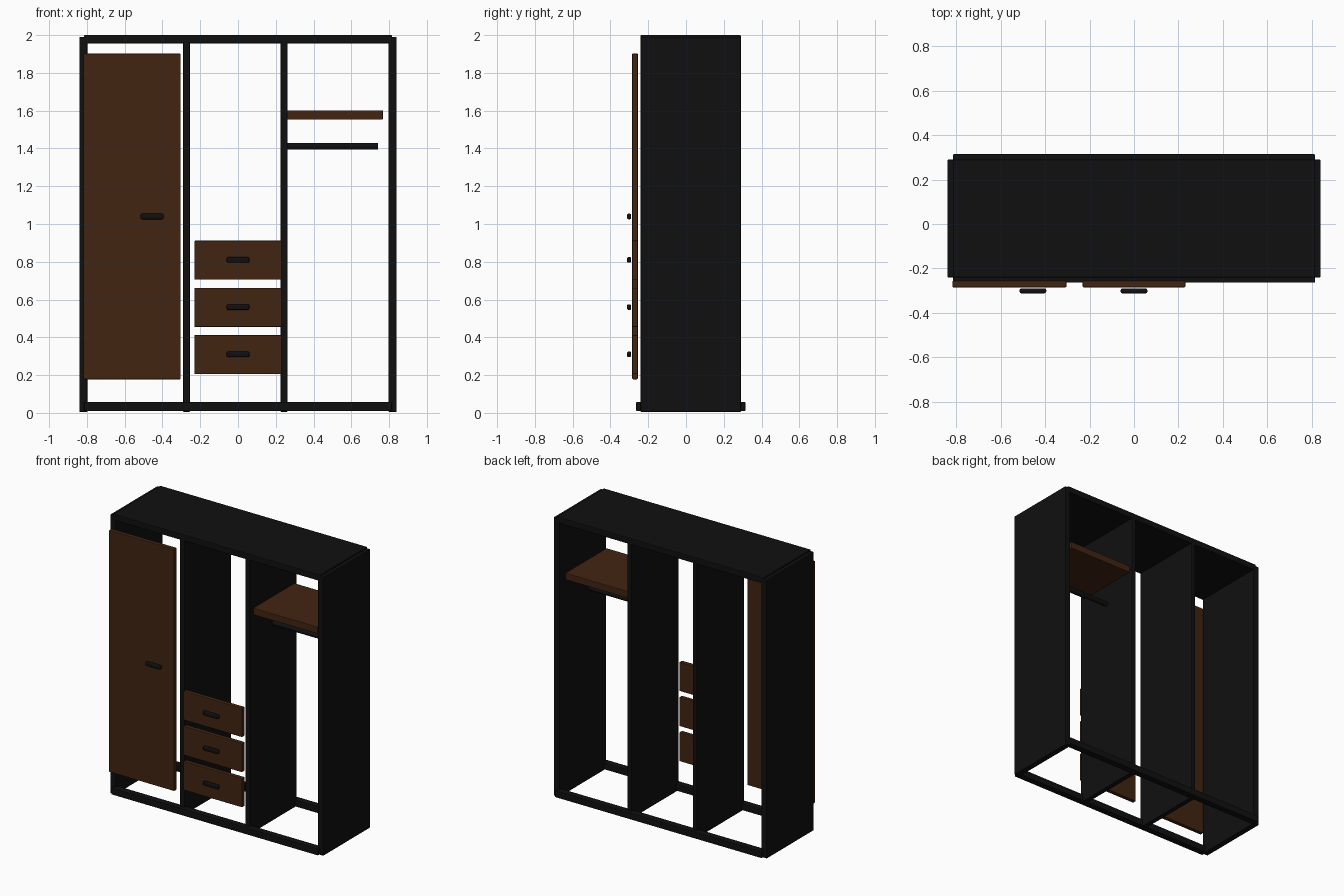
import bpy
import bmesh
from mathutils import Vector, Matrix

cube = bpy.data.objects.get("Cube")
if cube:
    bpy.data.objects.remove(cube, do_unlink=True)


def material(name, rgb):
    m = bpy.data.materials.new(name)
    m.use_nodes = True
    color = (*rgb, 1.0)
    m.diffuse_color = color
    m.node_tree.nodes["Principled BSDF"].inputs["Base Color"].default_value = color
    return m


BLACK = material("matte black", (0.005, 0.005, 0.005))
WOOD = material("dark walnut", (0.055, 0.018, 0.006))


def add_object(name, bm, mat):
    mesh = bpy.data.meshes.new(name)
    bm.to_mesh(mesh)
    bm.free()
    mesh.materials.append(mat)
    obj = bpy.data.objects.new(name, mesh)
    bpy.context.scene.collection.objects.link(obj)
    return obj


def board(name, x, y, z, mat, bevel=0.004, segments=2):
    """Box spanning the given x, y and z ranges, with softened edges."""
    bm = bmesh.ops and bmesh.new()
    bmesh.ops.create_cube(bm, size=1)
    spans = (x, y, z)
    size = Vector([b - a for a, b in spans])
    centre = Vector([(a + b) / 2 for a, b in spans])
    bmesh.ops.scale(bm, vec=size, verts=bm.verts)
    bmesh.ops.translate(bm, vec=centre, verts=bm.verts)
    obj = add_object(name, bm, mat)
    mod = obj.modifiers.new("soft edges", "BEVEL")
    mod.width = bevel
    mod.segments = segments
    return obj


FRONT, BACK = -0.24, 0.29
DEPTH = (FRONT, BACK)
FACE = (-0.285, -0.255)

# Carcass: sides, dividers and top
board("right_side", (-0.84, -0.797), DEPTH, (0.005, 1.99), BLACK)
board("left_side", (0.797, 0.84), DEPTH, (0.005, 1.99), BLACK)
board("right_divider", (-0.29, -0.255), DEPTH, (0.005, 1.97), BLACK)
board("left_divider", (0.226, 0.262), DEPTH, (0.005, 1.97), BLACK)
board("top_panel", (-0.815, 0.815), DEPTH, (1.956, 2.0), BLACK)

# Base rails along the front and back edges
for name, y in (("front_rail", FRONT), ("back_rail", BACK)):
    board(name, (-0.815, 0.815), (y - 0.024, y + 0.024), (0.01, 0.058), BLACK)


def handle(name, x, z):
    board(name, (x - 0.06, x + 0.06), (-0.312, -0.29),
          (z - 0.015, z + 0.015), BLACK, bevel=0.008, segments=3)


# Door with its handle
board("door", (-0.818, -0.304), FACE, (0.178, 1.902), WOOD)
handle("door_handle", -0.455, 1.04)

# Drawer fronts with handles
for i in range(3):
    z = 0.31 + 0.25 * i
    board(f"drawer_front_{i + 1}", (-0.231, 0.231), FACE, (z - 0.105, z + 0.102), WOOD)
    handle(f"drawer_handle_{i + 1}", 0, z)

# Shelf in the open bay
board("shelf", (0.254, 0.767), (-0.2, 0.265), (1.553, 1.602), WOOD)

# Hanging rail under the shelf
bm = bmesh.new()
bmesh.ops.create_cone(bm, cap_ends=True, segments=24, radius1=0.017, radius2=0.017, depth=0.485)
bmesh.ops.rotate(bm, matrix=Matrix.Rotation(1.5707963, 3, "Y"), verts=bm.verts)
bmesh.ops.translate(bm, vec=(0.4975, 0.025, 1.412), verts=bm.verts)
rod = add_object("hanging_rail", bm, BLACK)

# Smooth the rail while keeping its ends crisp
bpy.ops.object.select_all(action="DESELECT")
rod.select_set(True)
bpy.context.view_layer.objects.active = rod
bpy.ops.object.shade_smooth_by_angle()
